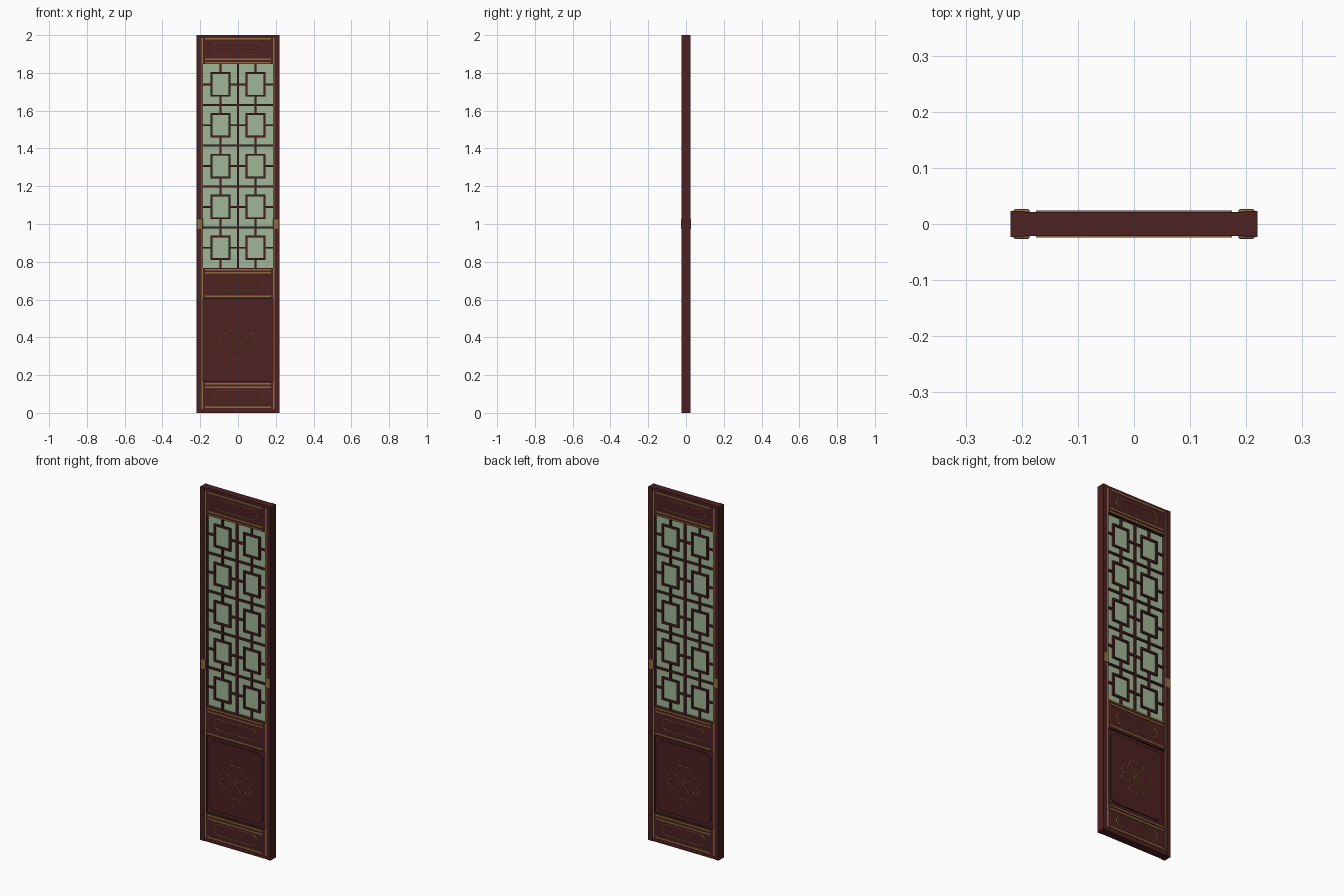
import bpy, bmesh, math
from mathutils import Matrix, Vector

if "Cube" in bpy.data.objects:
    bpy.data.objects.remove(bpy.data.objects["Cube"])


def material(name, rgb):
    m = bpy.data.materials.new(name)
    m.use_nodes = True
    m.diffuse_color = (*rgb, 1)
    bsdf = next(n for n in m.node_tree.nodes if n.type == "BSDF_PRINCIPLED")
    bsdf.inputs["Base Color"].default_value = (*rgb, 1)
    return m


wood = material("dark red wood", (0.074, 0.015, 0.016))
glass = material("pale green glass", (0.35, 0.47, 0.31))
gold = material("old gold", (0.29, 0.155, 0.05))


def boxes(name, parts, mat):
    """One object from boxes given as (x0, x1, y0, y1, z0, z1)."""
    bm = bmesh.new()
    for x0, x1, y0, y1, z0, z1 in parts:
        place = Matrix.Translation(((x0 + x1) / 2, (y0 + y1) / 2, (z0 + z1) / 2))
        size = Matrix.Diagonal((x1 - x0, y1 - y0, z1 - z0, 1))
        bmesh.ops.create_cube(bm, size=1, matrix=place @ size)
    return finish(name, bm, mat)


def finish(name, bm, mat):
    me = bpy.data.meshes.new(name)
    bm.to_mesh(me)
    bm.free()
    me.materials.append(mat)
    ob = bpy.data.objects.new(name, me)
    bpy.context.collection.objects.link(ob)
    return ob


def wires(name, loops, radius, mat):
    """Closed round wires along lists of points."""
    cu = bpy.data.curves.new(name, "CURVE")
    cu.dimensions = "3D"
    cu.bevel_depth = radius
    cu.bevel_resolution = 1
    for pts in loops:
        sp = cu.splines.new("POLY")
        sp.points.add(len(pts) - 1)
        for p, co in zip(sp.points, pts):
            p.co = (*co, 1)
        sp.use_cyclic_u = True
    cu.materials.append(mat)
    ob = bpy.data.objects.new(name, cu)
    bpy.context.collection.objects.link(ob)
    bpy.ops.object.select_all(action="DESELECT")
    ob.select_set(True)
    bpy.context.view_layer.objects.active = ob
    bpy.ops.object.convert(target="MESH")
    bpy.ops.object.shade_smooth_by_angle()


def mirrored(x0, x1, y, z0, z1):
    return [(x0, x1, -y, y, z0, z1), (-x1, -x0, -y, y, z0, z1)]


INNER = 0.184
RAIL_Y = 0.021
GLASS_Z = (0.766, 1.847)

# frame: stiles with a lower inner lip, and three rails
boxes("stiles", mirrored(0.195, 0.22, 0.0235, 0, 2), wood)
boxes("stile_lips", mirrored(INNER, 0.195, RAIL_Y, 0, 2), wood)
rails = [(0, 0.165), (0.602, GLASS_Z[0]), (GLASS_Z[1], 2)]
boxes("rails", [(-INNER, INNER, -RAIL_Y, RAIL_Y, a, b) for a, b in rails], wood)

# glass and lattice
boxes("glass_pane", [(-INNER, INNER, -0.003, 0.003, *GLASS_Z)], glass)
cell_h = (GLASS_Z[1] - GLASS_Z[0]) / 5
cell_w = INNER
t, ly = 0.005, 0.013
hw, hh = 0.053, 0.065


def bar_x(x0, x1, z):
    return (x0, x1, -ly, ly, z - t, z + t)


def bar_z(x, z0, z1):
    return (x - t, x + t, -ly, ly, z0, z1)


bars = [bar_z(0, *GLASS_Z)]
for row in range(5):
    z0 = GLASS_Z[0] + row * cell_h
    zc = z0 + cell_h / 2
    if row:
        bars.append(bar_x(-INNER, INNER, z0))
    for cx in (-cell_w / 2, cell_w / 2):
        for s in (-1, 1):
            bars.append(bar_x(cx - hw, cx + hw, zc + s * (hh - t)))
            bars.append(bar_z(cx + s * (hw - t), zc - hh, zc + hh))
        bars += [bar_x(cx - cell_w / 2, cx - hw, zc),
                 bar_x(cx + hw, cx + cell_w / 2, zc),
                 bar_z(cx, z0, zc - hh), bar_z(cx, zc + hh, z0 + cell_h)]
boxes("lattice", bars, wood)

# lower panel: recessed board with a raised, clipped-corner field on each side
boxes("panel_board", [(-INNER, INNER, -0.012, 0.012, 0.165, 0.602)], wood)
FIELD_Y = 0.018
px, pz0, pz1, clip = 0.165, 0.185, 0.582, 0.02
outline = [(px - clip, pz0), (px, pz0 + clip), (px, pz1 - clip), (px - clip, pz1)]
outline += [(-x, z) for x, z in reversed(outline)]
bm = bmesh.new()
face = bm.faces.new([bm.verts.new((x, -FIELD_Y, z)) for x, z in outline])
ext = bmesh.ops.extrude_face_region(bm, geom=[face])
new_verts = [v for v in ext["geom"] if isinstance(v, bmesh.types.BMVert)]
bmesh.ops.translate(bm, verts=new_verts, vec=Vector((0, 2 * FIELD_Y, 0)))
bmesh.ops.recalc_face_normals(bm, faces=bm.faces)
finish("panel_field", bm, wood)

# gilt strips on both sides
line_heights = (1.98, 1.873, 1.854, 0.759, 0.741, 0.617, 0.154, 0.135, 0.03)
strips, side_strips = [], []
for s in (-1, 1):
    y0, y1 = sorted((s * RAIL_Y, s * 0.0245))
    strips += [(-0.175, 0.175, y0, y1, z - 0.004, z + 0.004) for z in line_heights]
    y0, y1 = sorted((s * RAIL_Y, s * 0.0225))
    for x in (-0.19, 0.19):
        side_strips.append((x - 0.004, x + 0.004, y0, y1, 0.02, 1.985))
boxes("rail_strips", strips, gold)
boxes("stile_strips", side_strips, gold)


# gilt rounded outlines on the rails
def stadium(zc, y, half_x=0.133, r=0.031, n=10):
    pts = []
    for side in (1, -1):
        for i in range(n + 1):
            a = math.pi * (i / n - 0.5)
            pts.append((side * (half_x - r + r * math.cos(a)), y,
                        zc + side * r * math.sin(a)))
    return pts


wires("rail_ovals", [stadium(z, s * RAIL_Y) for z in (1.926, 0.68, 0.085)
                     for s in (-1, 1)], 0.003, gold)


# four heart petals and a ring on the panel
def petal(turn, y, zc=0.377, n=36):
    pts = []
    for i in range(n):
        a = 2 * math.pi * i / n
        u = 16 * math.sin(a) ** 3 * 0.0028
        v = 13 * math.cos(a) - 5 * math.cos(2 * a) - 2 * math.cos(3 * a) - math.cos(4 * a)
        v = 0.015 + (v + 17) * 0.0028
        c, s = math.cos(turn), math.sin(turn)
        pts.append((u * c - v * s, y, zc + u * s + v * c))
    return pts


def ring(y, zc=0.377, r=0.012, n=12):
    return [(r * math.cos(2 * math.pi * i / n), y, zc + r * math.sin(2 * math.pi * i / n))
            for i in range(n)]


flower = []
for s in (-1, 1):
    flower += [petal(k * math.pi / 2, s * FIELD_Y) for k in range(4)]
    flower.append(ring(s * FIELD_Y))
wires("panel_flower", flower, 0.0022, gold)

# gilt clasps at mid height of the stiles
clasps = boxes("stile_clasps", mirrored(0.186, 0.215, 0.0265, 0.973, 1.028), gold)
bevel = clasps.modifiers.new("soft_edges", "BEVEL")
bevel.width = 0.003
bevel.segments = 2
